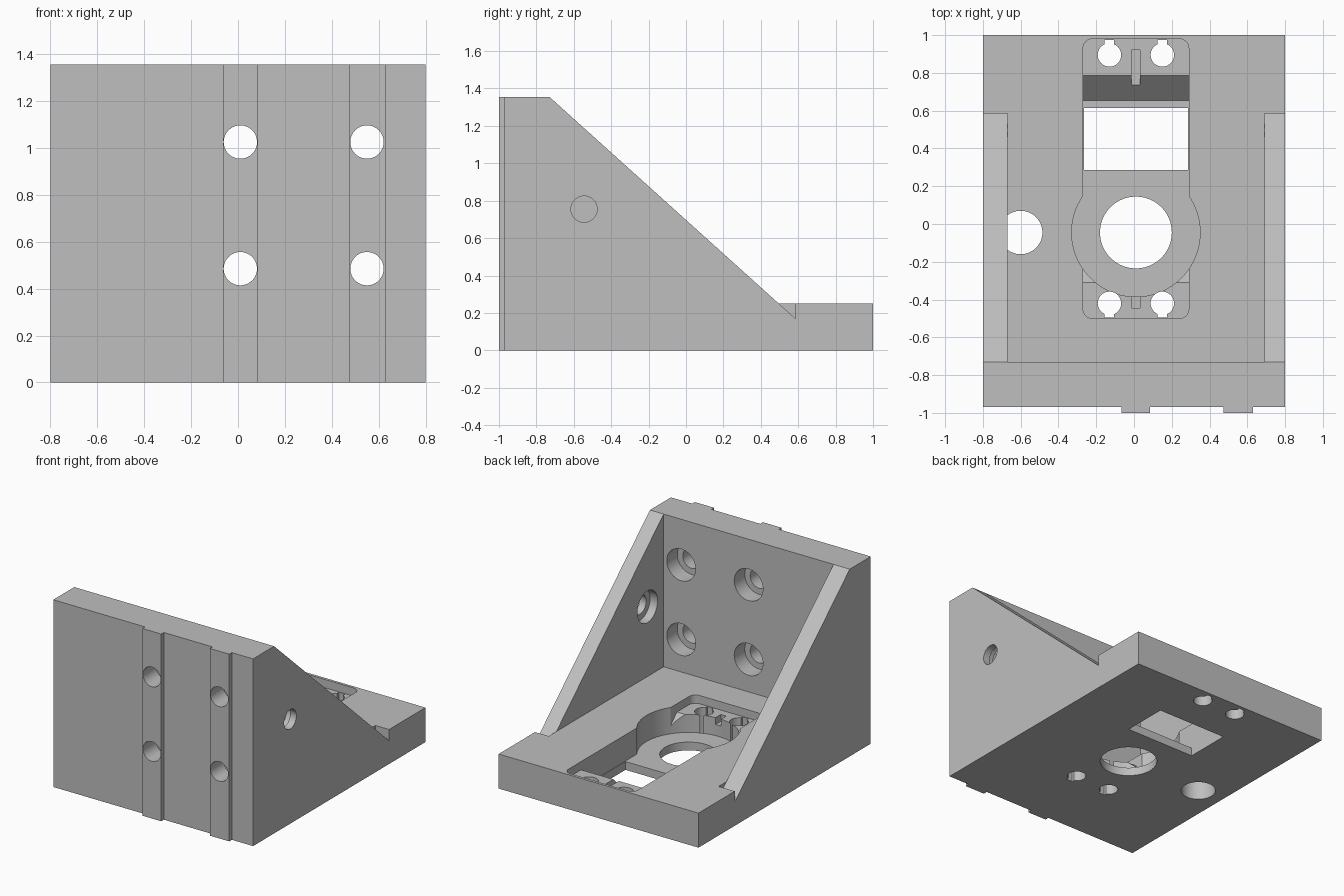
import bpy, bmesh, math
from mathutils import Matrix, Vector

cube = bpy.data.objects.get("Cube")
if cube:
    bpy.data.objects.remove(cube, do_unlink=True)

grey = bpy.data.materials.new("machined_grey")
grey.use_nodes = True
colour = (0.52, 0.52, 0.52, 1)
grey.diffuse_color = colour
grey.node_tree.nodes["Principled BSDF"].inputs["Base Color"].default_value = colour


def finish(name, bm):
    bmesh.ops.recalc_face_normals(bm, faces=bm.faces)
    mesh = bpy.data.meshes.new(name)
    bm.to_mesh(mesh)
    bm.free()
    mesh.materials.append(grey)
    obj = bpy.data.objects.new(name, mesh)
    bpy.context.collection.objects.link(obj)
    return obj


def prism(name, points, start, end, axis="X"):
    """Extrude a yz outline along X, or an xy outline along Z."""
    bm = bmesh.new()
    place = (lambda a, b: (start, a, b)) if axis == "X" else (lambda a, b: (a, b, start))
    face = bm.faces.new([bm.verts.new(place(a, b)) for a, b in points])
    out = bmesh.ops.extrude_face_region(bm, geom=[face])
    step = Vector((end - start, 0, 0) if axis == "X" else (0, 0, end - start))
    moved = [g for g in out["geom"] if isinstance(g, bmesh.types.BMVert)]
    bmesh.ops.translate(bm, vec=step, verts=moved)
    return finish(name, bm)


def box(name, x0, x1, y0, y1, z0, z1):
    return prism(name, [(x0, y0), (x1, y0), (x1, y1), (x0, y1)], z0, z1, "Z")


def rod(name, centre, radius, length, axis="Z", sides=64):
    bm = bmesh.new()
    turn = {"X": Matrix.Rotation(math.pi / 2, 4, "Y"),
            "Y": Matrix.Rotation(math.pi / 2, 4, "X"), "Z": Matrix()}[axis]
    bmesh.ops.create_cone(bm, cap_ends=True, segments=sides, radius1=radius,
                          radius2=radius, depth=length,
                          matrix=Matrix.Translation(centre) @ turn)
    return finish(name, bm)


def rounded_outline(x0, x1, y0, y1, r, steps=8):
    corners = [(x1 - r, y1 - r), (x0 + r, y1 - r), (x0 + r, y0 + r), (x1 - r, y0 + r)]
    pts = []
    for q, (cx, cy) in enumerate(corners):
        for s in range(steps + 1):
            a = (q + s / steps) * math.pi / 2
            pts.append((cx + r * math.cos(a), cy + r * math.sin(a)))
    return pts


def combine(target, tool, operation):
    mod = target.modifiers.new("combine", "BOOLEAN")
    mod.operation, mod.solver, mod.object = operation, "EXACT", tool
    bpy.context.view_layer.update()
    graph = bpy.context.evaluated_depsgraph_get()
    mesh = bpy.data.meshes.new_from_object(target.evaluated_get(graph))
    target.modifiers.clear()
    target.data = mesh
    bpy.data.objects.remove(tool, do_unlink=True)


FRONT, PLATE, BACK = -0.97, -0.73, 1.0
HEIGHT, BASE, FLOOR, SHELF = 1.355, 0.25, 0.06, 0.19
MID = 0.01            # centre line of the pocket
RING_Y = -0.045

# L-shaped base and upright plate
body = prism("angle_bracket", [(FRONT, 0), (BACK, 0), (BACK, BASE), (PLATE, BASE),
                               (PLATE, HEIGHT), (FRONT, HEIGHT)], -0.67, 0.69)

# Sloping side walls with the notch at their foot
wall = [(FRONT, 0), (BACK, 0), (BACK, BASE), (0.585, BASE), (0.585, 0.17),
        (PLATE, HEIGHT), (FRONT, HEIGHT)]
for x0, x1 in ((-0.8, -0.67), (0.69, 0.8)):
    combine(body, prism("side_wall", wall, x0, x1), "UNION")

# Locating rails on the front
for x0, x1 in ((-0.065, 0.085), (0.475, 0.63)):
    combine(body, box("front_rail", x0, x1, -1.0, -0.9, 0, HEIGHT), "UNION")

cutters = []

# Counterbored bolt holes through the upright plate
for x in (MID, 0.55):
    for z in (0.485, 1.025):
        cutters += [rod("bolt_hole", (x, -0.85, z), 0.071, 0.6, "Y"),
                    rod("counterbore", (x, PLATE, z), 0.115, 0.24, "Y")]

# Counterbored hole through the left wall
cutters += [rod("wall_hole", (0.75, -0.545, 0.755), 0.07, 0.4, "X"),
            rod("wall_counterbore", (0.64, -0.545, 0.755), 0.115, 0.22, "X")]

# Stepped pocket in the base: shelf, sloped deep channel, round seat
cutters += [
    prism("shelf_pocket", rounded_outline(-0.27, 0.29, -0.50, 0.98, 0.05), SHELF, 0.4, "Z"),
    prism("deep_channel", [(-0.18, FLOOR), (0.655, FLOOR), (0.805, 0.21), (-0.33, 0.21)],
          -0.27, 0.29),
    rod("round_seat", (MID, RING_Y, 0.23), 0.34, 0.34, sides=96),
    rod("centre_hole", (MID, RING_Y, 0.1), 0.19, 0.4, sides=96),
    box("window", -0.265, 0.285, 0.285, 0.615, -0.1, 0.2),
    rod("corner_hole", (-0.6, RING_Y, 0.08), 0.115, 0.36),
]

# Keyhole screw holes and alignment grooves on both shelves
for y, end in ((-0.42, -0.495), (0.895, 0.975)):
    for x in (-0.13, 0.15):
        cutters += [rod("screw_hole", (x, y, 0.1), 0.062, 0.4, sides=40),
                    box("screw_slot", x - 0.025, x + 0.025, min(y, end), max(y, end),
                        -0.1, 0.22)]
for y0, y1 in ((-0.445, -0.36), (0.7, 0.92)):
    cutters.append(box("groove", MID - 0.022, MID + 0.022, y0, y1, 0.14, 0.22))

for cutter in cutters:
    combine(body, cutter, "DIFFERENCE")

# Keep edges crisp and bores smooth
bpy.ops.object.select_all(action="DESELECT")
body.select_set(True)
bpy.context.view_layer.objects.active = body
bpy.ops.object.shade_smooth_by_angle(angle=math.radians(30))
